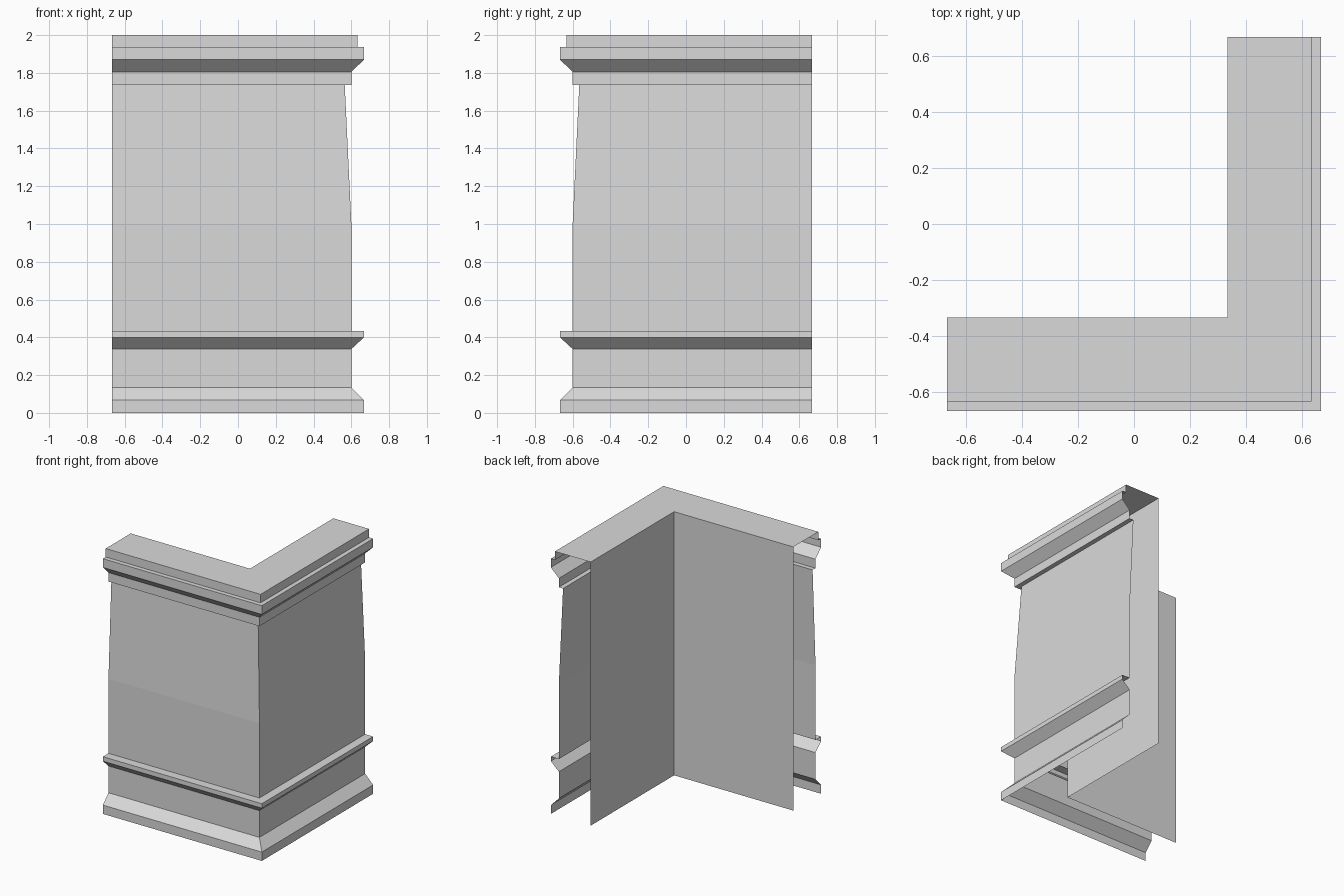
import bpy
import bmesh

cube = bpy.data.objects.get("Cube")
if cube:
    bpy.data.objects.remove(cube, do_unlink=True)

END = 0.667  # where both wings are cut off

stone = bpy.data.materials.new("pale_grey_stone")
stone.use_nodes = True
colour = (0.7, 0.7, 0.7, 1)
stone.diffuse_color = colour
bsdf = next(n for n in stone.node_tree.nodes if n.type == 'BSDF_PRINCIPLED')
bsdf.inputs["Base Color"].default_value = colour


def sweep_corner(name, profile):
    """Sweep an (offset, height) profile round the mitred corner, ends open."""
    bm = bmesh.new()
    rows = [[bm.verts.new(p) for p in ((-END, -d, z), (d, -d, z), (d, END, z))]
            for d, z in profile]
    for low, high in zip(rows, rows[1:]):
        for i in range(2):
            bm.faces.new((low[i], low[i + 1], high[i + 1], high[i]))
    mesh = bpy.data.meshes.new(name)
    bm.to_mesh(mesh)
    bm.free()
    mesh.materials.append(stone)
    obj = bpy.data.objects.new(name, mesh)
    bpy.context.collection.objects.link(obj)
    return obj


# Plinth with sloped foot and projecting ledge
sweep_corner("plinth", [(0.667, 0), (0.667, 0.067), (0.6, 0.135), (0.6, 0.338),
                        (0.667, 0.4), (0.667, 0.434), (0.6, 0.434)])
# Wall, upright below and leaning inward above
sweep_corner("outer_wall", [(0.6, 0.434), (0.6, 1.0), (0.565, 1.737)])
# Cornice and flat top
sweep_corner("cornice", [(0.565, 1.737), (0.6, 1.737), (0.6, 1.805),
                         (0.667, 1.87), (0.667, 1.936), (0.633, 1.936),
                         (0.633, 2), (0.333, 2)])
# Plain inner wall
sweep_corner("inner_wall", [(0.333, 2), (0.333, 0)])
